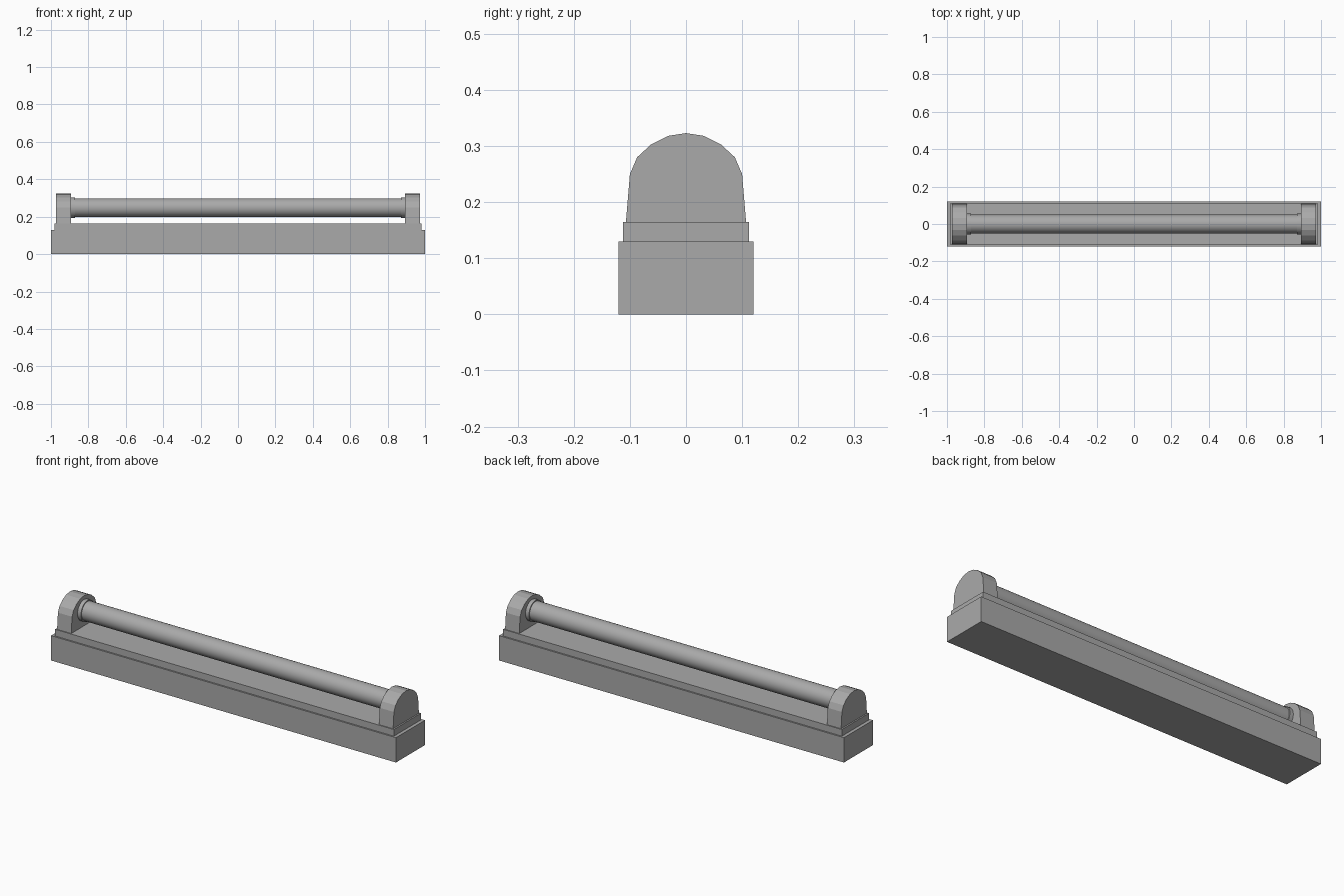
import bpy, bmesh, math

cube = bpy.data.objects.get("Cube")
if cube:
    bpy.data.objects.remove(cube, do_unlink=True)

# Single grey finish
grey = bpy.data.materials.new("mid_grey")
grey.use_nodes = True
colour = (0.4, 0.4, 0.4, 1)
grey.diffuse_color = colour
grey.node_tree.nodes["Principled BSDF"].inputs["Base Color"].default_value = colour


def add_box(name, half_x, half_y, z0, z1):
    bpy.ops.mesh.primitive_cube_add(size=1, location=(0, 0, (z0 + z1) / 2))
    ob = bpy.context.object
    ob.name = name
    ob.scale = (half_x * 2, half_y * 2, z1 - z0)
    bpy.ops.object.transform_apply(location=False, rotation=False, scale=True)
    ob.data.materials.append(grey)


def add_rod(name, radius, x0, x1):
    bpy.ops.mesh.primitive_cylinder_add(
        vertices=32, radius=radius, depth=x1 - x0,
        location=((x0 + x1) / 2, 0, AXIS_Z), rotation=(0, math.pi / 2, 0))
    ob = bpy.context.object
    ob.name = name
    ob.data.materials.append(grey)
    bpy.ops.object.shade_smooth_by_angle(angle=math.radians(35))


def add_holder(name, x0, x1):
    # Arched side profile, extruded along x
    half = [(0.107, 0.165), (0.1, 0.25), (0.087, 0.28), (0.062, 0.303), (0.032, 0.318)]
    outline = half + [(0, 0.323)] + [(-y, z) for y, z in reversed(half)]
    bm = bmesh.new()
    face = bm.faces.new([bm.verts.new((x0, y, z)) for y, z in outline])
    new = bmesh.ops.extrude_face_region(bm, geom=[face])["geom"]
    bmesh.ops.translate(bm, vec=(x1 - x0, 0, 0),
                        verts=[v for v in new if isinstance(v, bmesh.types.BMVert)])
    bmesh.ops.recalc_face_normals(bm, faces=bm.faces)
    mesh = bpy.data.meshes.new(name)
    bm.to_mesh(mesh)
    bm.free()
    mesh.materials.append(grey)
    ob = bpy.data.objects.new(name, mesh)
    bpy.context.collection.objects.link(ob)


AXIS_Z = 0.248

# Housing and raised cover
add_box("base_housing", 1.0, 0.12, 0, 0.13)
add_box("top_cover", 0.982, 0.112, 0.13, 0.165)

# Tube with its end holders and collars
add_rod("lamp_tube", 0.05, -0.89, 0.89)
for side, s in (("left", 1), ("right", -1)):
    add_holder(side + "_holder", *sorted((s * 0.892, s * 0.974)))
    add_rod(side + "_collar", 0.055, *sorted((s * 0.872, s * 0.895)))
